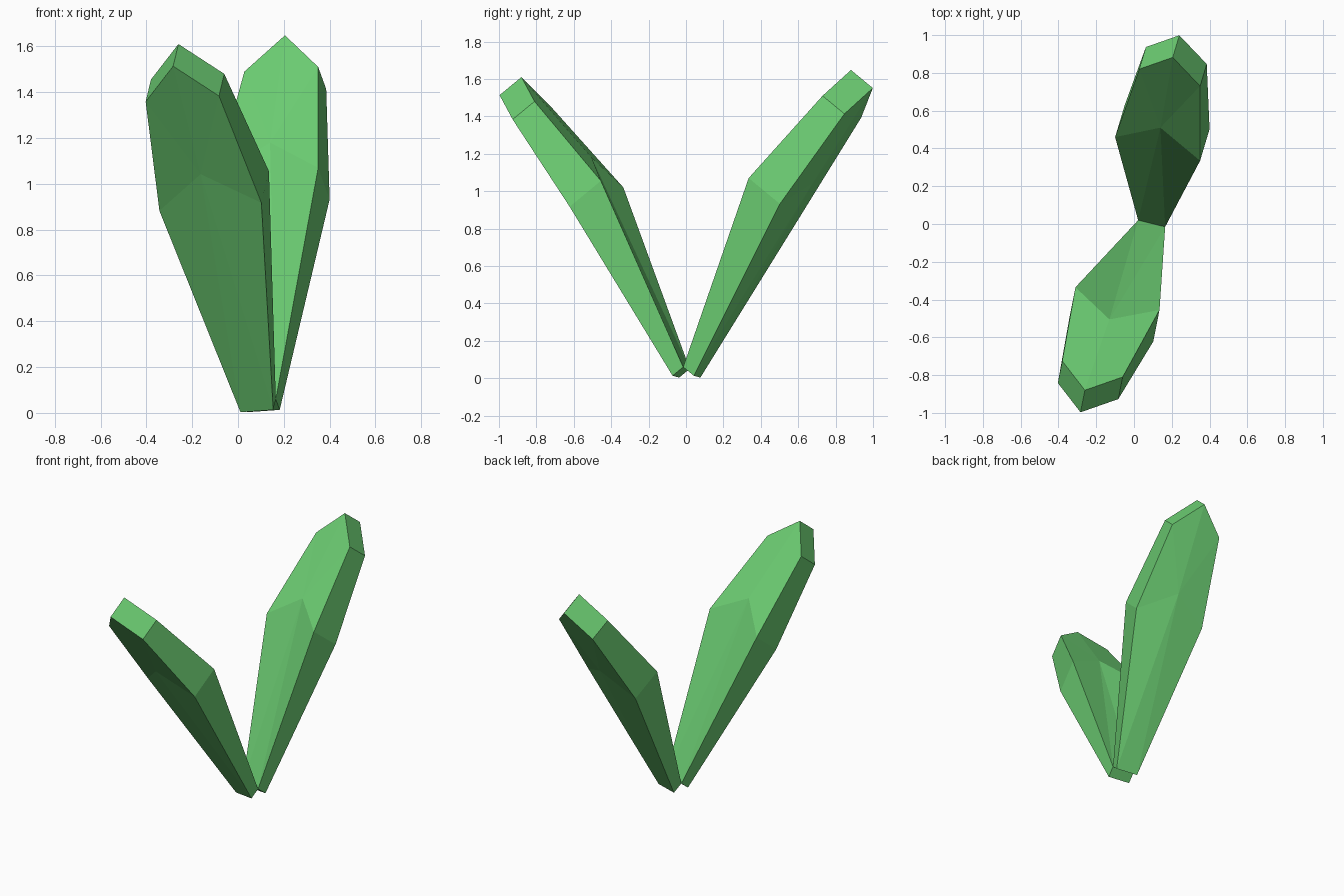
import bpy
import bmesh
from mathutils import Vector

cube = bpy.data.objects.get("Cube")
if cube:
    bpy.data.objects.remove(cube, do_unlink=True)

# One flat leaf green
green = bpy.data.materials.new("leaf_green")
green.use_nodes = True
colour = (0.15, 0.61, 0.17, 1)
green.diffuse_color = colour
green.node_tree.nodes["Principled BSDF"].inputs["Base Color"].default_value = colour

# Outline runs: base, mid, shoulder, tip, shoulder, mid, base
BASE, MID, END = 0.34, 1.0, 0.7   # relative thickness along the leaf
THICKNESS = [BASE, MID, END, END, END, MID, BASE]


def make_leaf(name, outline, centre, offset):
    """Thick leaf: inner surface fanned around its centre, offset outer copy, side walls."""
    bm = bmesh.new()
    shift = Vector(offset)
    inner = [bm.verts.new(p) for p in outline]
    outer = [bm.verts.new(Vector(p) + shift * t) for p, t in zip(outline, THICKNESS)]
    hub_in = bm.verts.new(centre)
    hub_out = bm.verts.new(Vector(centre) + shift * MID)
    n = len(outline)
    for i in range(n):
        j = (i + 1) % n
        bm.faces.new((inner[i], inner[j], hub_in))
        bm.faces.new((outer[j], outer[i], hub_out))
        bm.faces.new((inner[j], inner[i], outer[i], outer[j]))
    bmesh.ops.recalc_face_normals(bm, faces=bm.faces)
    mesh = bpy.data.meshes.new(name)
    bm.to_mesh(mesh)
    bm.free()
    mesh.materials.append(green)
    obj = bpy.data.objects.new(name, mesh)
    bpy.context.collection.objects.link(obj)
    return obj


# The leaves share the short edge at the bottom of the V
base_left, base_right = (0.165, -0.015, 0.06), (0.022, 0.02, 0.05)

make_leaf("front_leaf",
          [base_right, (-0.31, -0.335, 1.02), (-0.38, -0.725, 1.455),
           (-0.26, -0.88, 1.61), (-0.06, -0.81, 1.48),
           (0.135, -0.455, 1.055), base_left],
          (-0.13, -0.505, 1.18), (-0.033, -0.167, -0.138))

make_leaf("back_leaf",
          [base_left, (0.35, 0.335, 1.07), (0.35, 0.73, 1.51),
           (0.205, 0.882, 1.648), (0.028, 0.82, 1.49),
           (-0.1, 0.46, 1.03), base_right],
          (0.14, 0.51, 1.18), (0.05, 0.167, -0.138))
